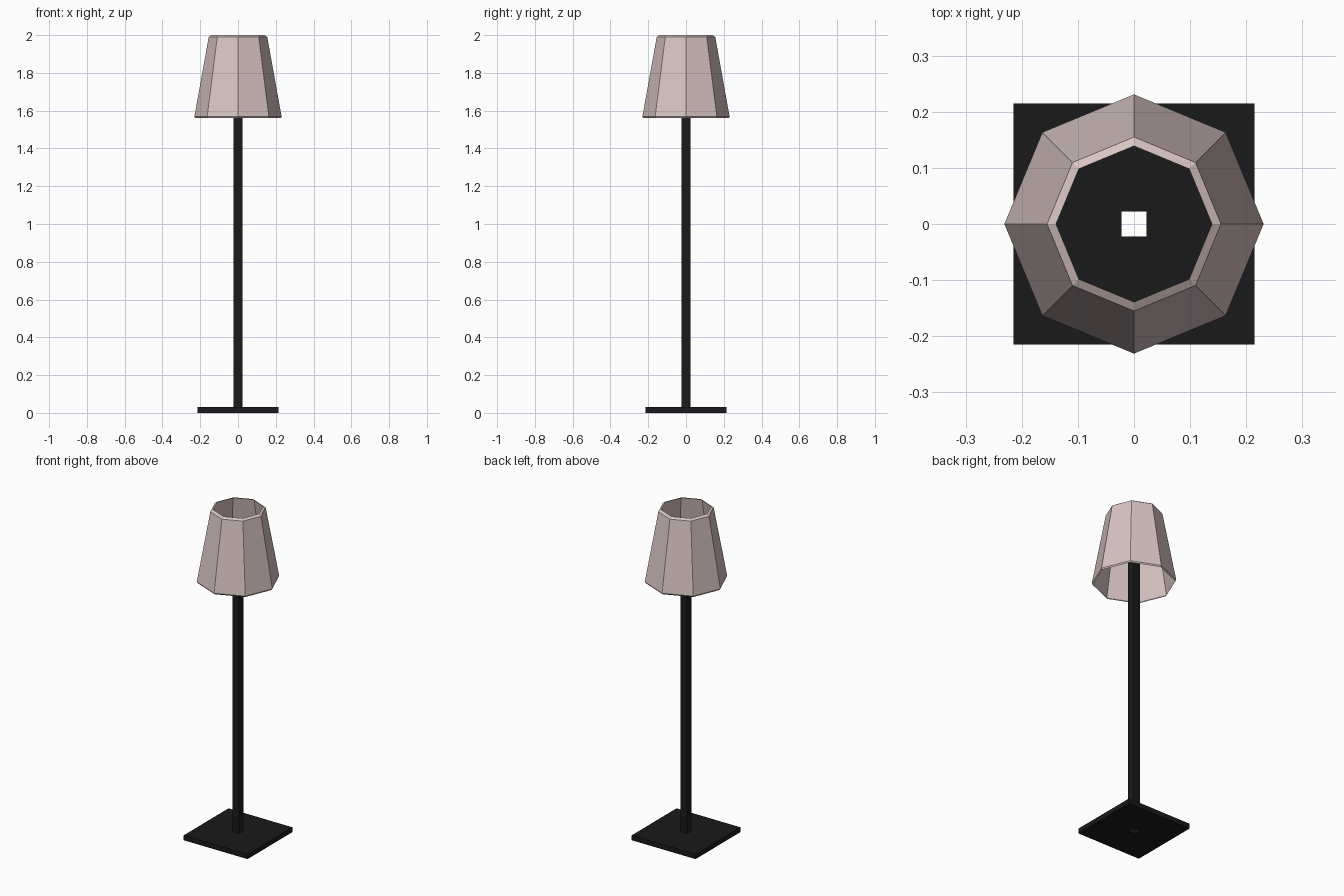
import bpy, bmesh
from math import cos, sin, pi

if "Cube" in bpy.data.objects:
    bpy.data.objects.remove(bpy.data.objects["Cube"])


def material(name, color):
    m = bpy.data.materials.new(name)
    m.diffuse_color = (*color, 1)
    m.use_nodes = True
    m.node_tree.nodes["Principled BSDF"].inputs["Base Color"].default_value = m.diffuse_color
    return m


def lofted(name, profile, sides, start, mat, closed=False):
    """Sweep a (radius, z) profile round z; closed joins last ring to first."""
    bm = bmesh.new()
    rings = []
    for r, z in profile:
        angles = [start + 2 * pi * i / sides for i in range(sides)]
        rings.append([bm.verts.new((r * cos(a), r * sin(a), z)) for a in angles])
    pairs = list(zip(rings, rings[1:]))
    if closed:
        pairs.append((rings[-1], rings[0]))
    for lo, hi in pairs:
        for i in range(sides):
            j = (i + 1) % sides
            bm.faces.new((lo[i], lo[j], hi[j], hi[i]))
    mesh = bpy.data.meshes.new(name)
    bm.to_mesh(mesh)
    bm.free()
    mesh.materials.append(mat)
    obj = bpy.data.objects.new(name, mesh)
    bpy.context.collection.objects.link(obj)
    return obj


metal = material("dark_metal", (0.01, 0.01, 0.01))
fabric = material("shade_fabric", (0.68, 0.55, 0.54))

D = 2 ** 0.5      # half width of a square to its corner radius
POLE = 0.0225 * D
BASE = 0.215 * D

# Square foot plate, open in the middle where the hollow pole passes through
lofted("base", [(POLE, 0), (BASE, 0), (BASE, 0.03), (POLE, 0.03)], 4, pi / 4, metal)

# Hollow square pole ending inside the shade
lofted("pole", [(POLE, 0), (POLE, 1.78)], 4, pi / 4, metal)

# Thin open eight-sided shade with chamfered rims
lofted("lamp_shade", [(0.226, 1.56), (0.231, 1.568), (0.155, 1.99), (0.139, 2.0)],
       8, 0, fabric)
